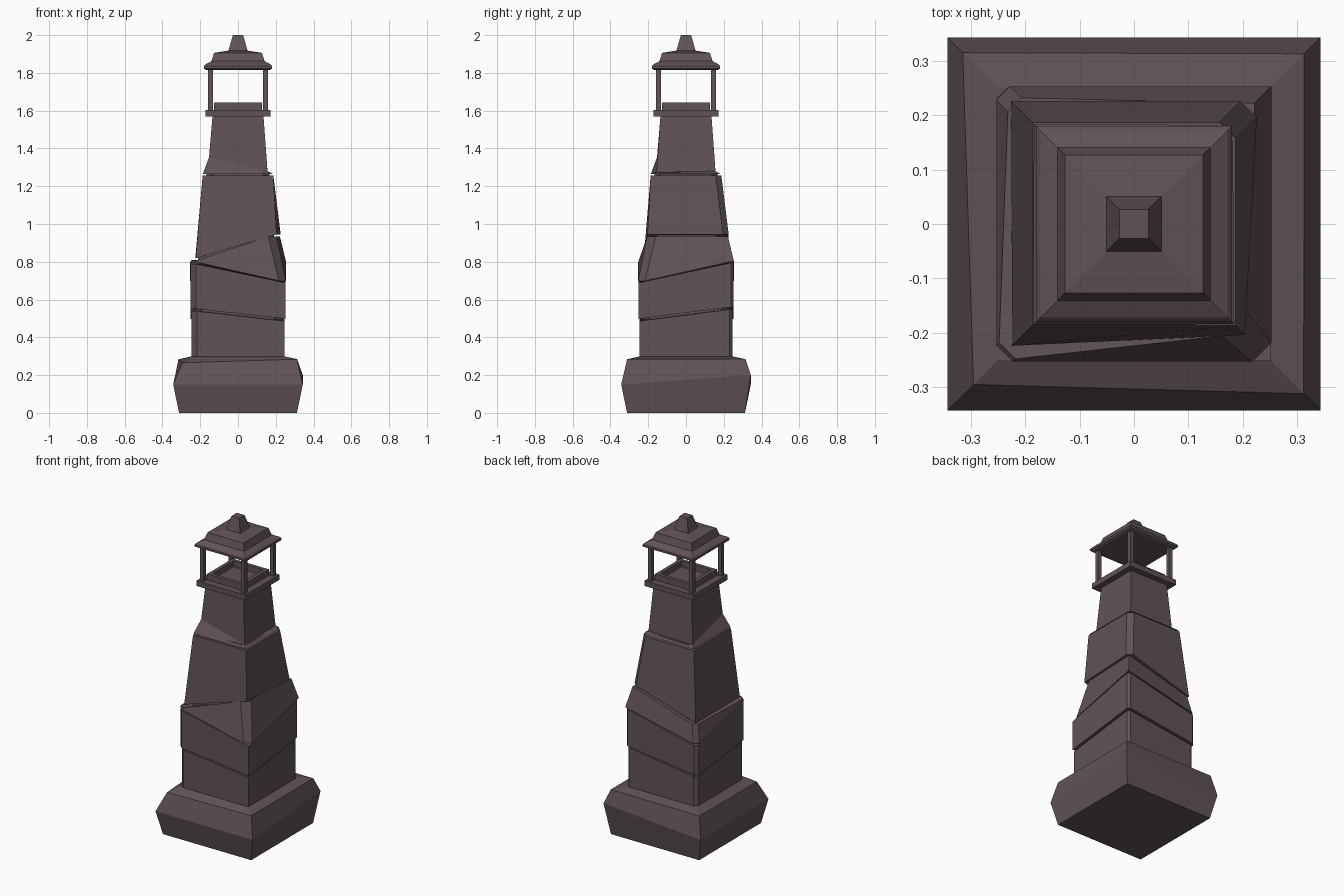
import bpy, bmesh

if "Cube" in bpy.data.objects:
    bpy.data.objects.remove(bpy.data.objects["Cube"])

stone = bpy.data.materials.new("dark_stone")
stone.diffuse_color = (0.118, 0.086, 0.091, 1)
stone.use_nodes = True
stone.node_tree.nodes["Principled BSDF"].inputs["Base Color"].default_value = stone.diffuse_color

SIGNS = [(-1, -1), (1, -1), (1, 1), (-1, 1)]  # front-left, front-right, back-right, back-left


def four(v):
    return v if isinstance(v, tuple) else (v,) * 4


def ring(half, z, cut=0.0):
    """Eight points of a square with per-corner size, height and corner cut."""
    half, z, cut = four(half), four(z), four(cut)
    pts = []
    for i, (sx, sy) in enumerate(SIGNS):
        h, c = half[i], cut[i]
        along_x = (sx * (h - c), sy * h, z[i])
        along_y = (sx * h, sy * (h - c), z[i])
        pts += [along_y, along_x] if i % 2 == 0 else [along_x, along_y]
    return pts


def loft(name, rings, cap=True):
    bm = bmesh.new()
    loops = [[bm.verts.new(p) for p in r] for r in rings]
    for a, b in zip(loops, loops[1:]):
        for i in range(8):
            j = (i + 1) % 8
            bm.faces.new((a[i], a[j], b[j], b[i]))
    if cap:
        bm.faces.new(loops[0][::-1])
        bm.faces.new(loops[-1])
    bmesh.ops.remove_doubles(bm, verts=bm.verts, dist=1e-5)
    bmesh.ops.recalc_face_normals(bm, faces=bm.faces)
    me = bpy.data.meshes.new(name)
    bm.to_mesh(me)
    bm.free()
    me.materials.append(stone)
    ob = bpy.data.objects.new(name, me)
    bpy.context.collection.objects.link(ob)
    return ob


# Heavy rough plinth
loft("plinth", [
    ring(0.312, 0),
    ring(0.343, (0.15, 0.15, 0.20, 0.15)),
    ring((0.295, 0.312, 0.313, 0.315), (0.265, 0.284, 0.285, 0.284)),
    ring(0.25, 0.298)])

# Recessed core that shows in the seams between the stones
loft("shaft_core", [
    ring(0.232, 0.28, 0.04), ring(0.232, 0.70, 0.04),
    ring(0.188, 0.95, 0.04), ring(0.165, 1.275, 0.03)])

# Stacked irregular stones with slanted seams
cuts = (0.03, 0.0, 0.015, 0.02)
loft("lower_stone", [
    ring(0.246, 0.28, cuts),
    ring(0.246, (0.538, 0.486, 0.548, 0.486), cuts)])
loft("second_stone", [
    ring(0.252, (0.550, 0.498, 0.560, 0.498), cuts),
    ring(0.252, (0.788, 0.688, 0.794, 0.688), cuts)])
loft("wedge_stone", [
    ring(0.253, (0.799, 0.699, 0.805, 0.699), (0.03, 0.036, 0.0, 0.025)),
    ring((0.248, 0.206, 0.222, 0.232), (0.808, 0.934, 0.934, 0.810), (0.03, 0.045, 0.0, 0.025))])
loft("upper_stone", [
    ring((0.224, 0.204, 0.226, 0.226), (0.818, 0.945, 0.945, 0.820), (0, 0, 0.03, 0)),
    ring(0.187, 1.257, (0, 0, 0.03, 0))])
loft("neck_stone", [
    ring((0.186, 0.184, 0.182, 0.184), 1.265, (0, 0, 0.03, 0)),
    ring((0.153, 0.156, 0.156, 0.156), (1.355, 1.275, 1.28, 1.275)),
    ring(0.135, 1.572)])

# Lantern gallery floor and hollow parapet
loft("gallery_floor", [ring(0.173, 1.57), ring(0.173, 1.603)])
loft("parapet", [
    ring(0.128, 1.60), ring(0.128, 1.642), ring(0.105, 1.642),
    ring(0.105, 1.605)], cap=False)

# Four corner posts
for i, (sx, sy) in enumerate(SIGNS):
    post = loft("corner_post_%d" % (i + 1), [ring(0.013, 1.60), ring(0.013, 1.825)])
    post.location = (sx * 0.146, sy * 0.146, 0)

# Stepped roof with eave and finial
loft("roof", [
    ring(0.167, 1.815), ring(0.180, 1.822), ring(0.180, 1.836),
    ring(0.172, 1.845), ring(0.141, 1.862), ring(0.127, 1.906),
    ring(0.05, 1.918)])
loft("finial", [ring(0.052, 1.912), ring(0.027, 2.0)])
